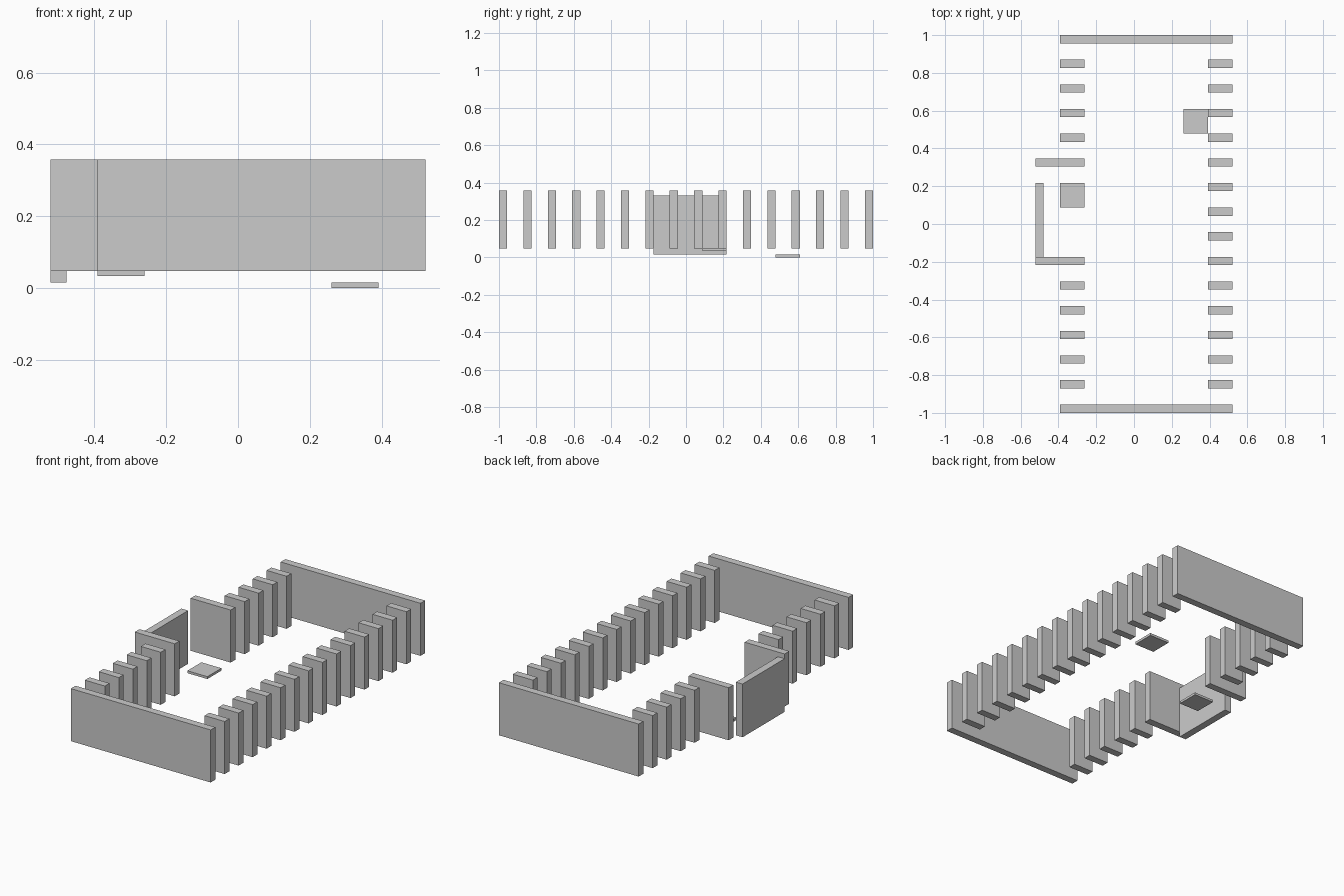
import bpy

if "Cube" in bpy.data.objects:
    bpy.data.objects.remove(bpy.data.objects["Cube"])

U = 6 / 46          # spacing between fins
T = U / 3           # panel thickness
Z0, Z1 = 0.048, 0.358


def box(name, x0, x1, y0, y1, z0, z1):
    bpy.ops.mesh.primitive_cube_add(size=1, location=((x0 + x1) / 2, (y0 + y1) / 2, (z0 + z1) / 2))
    ob = bpy.context.object
    ob.name = name
    ob.scale = (x1 - x0, y1 - y0, z1 - z0)
    bpy.ops.object.transform_apply(location=False, rotation=False, scale=True)
    return ob


# Rows from front to back: full walls at the ends, short fins between
for i in range(16):
    y = -1 + i * U
    if i in (0, 15):
        box("end_wall", -3 * U, 4 * U, y, y + T, Z0, Z1)
        continue
    box("right_fin", 3 * U, 4 * U, y, y + T, Z0, Z1)
    if i in (6, 10):
        # long panels framing the side alcove
        box("alcove_side", -4 * U, -2 * U, y, y + T, Z0, Z1)
    elif not 6 < i < 10:
        box("left_fin", -3 * U, -2 * U, y, y + T, Z0, Z1)

# Outer wall of the alcove, set slightly lower
y = -1 + 6 * U + T
box("alcove_wall", -4 * U, -4 * U + T, y, y + 3 * U, 0.016, 0.33)

# Thin square floor plates
box("alcove_plate", -3 * U, -2 * U, y + 2 * U, y + 3 * U, 0.034, 0.048)
box("floor_plate", 2 * U, 3 * U, y + 5 * U, y + 6 * U, 0.0, 0.015)
